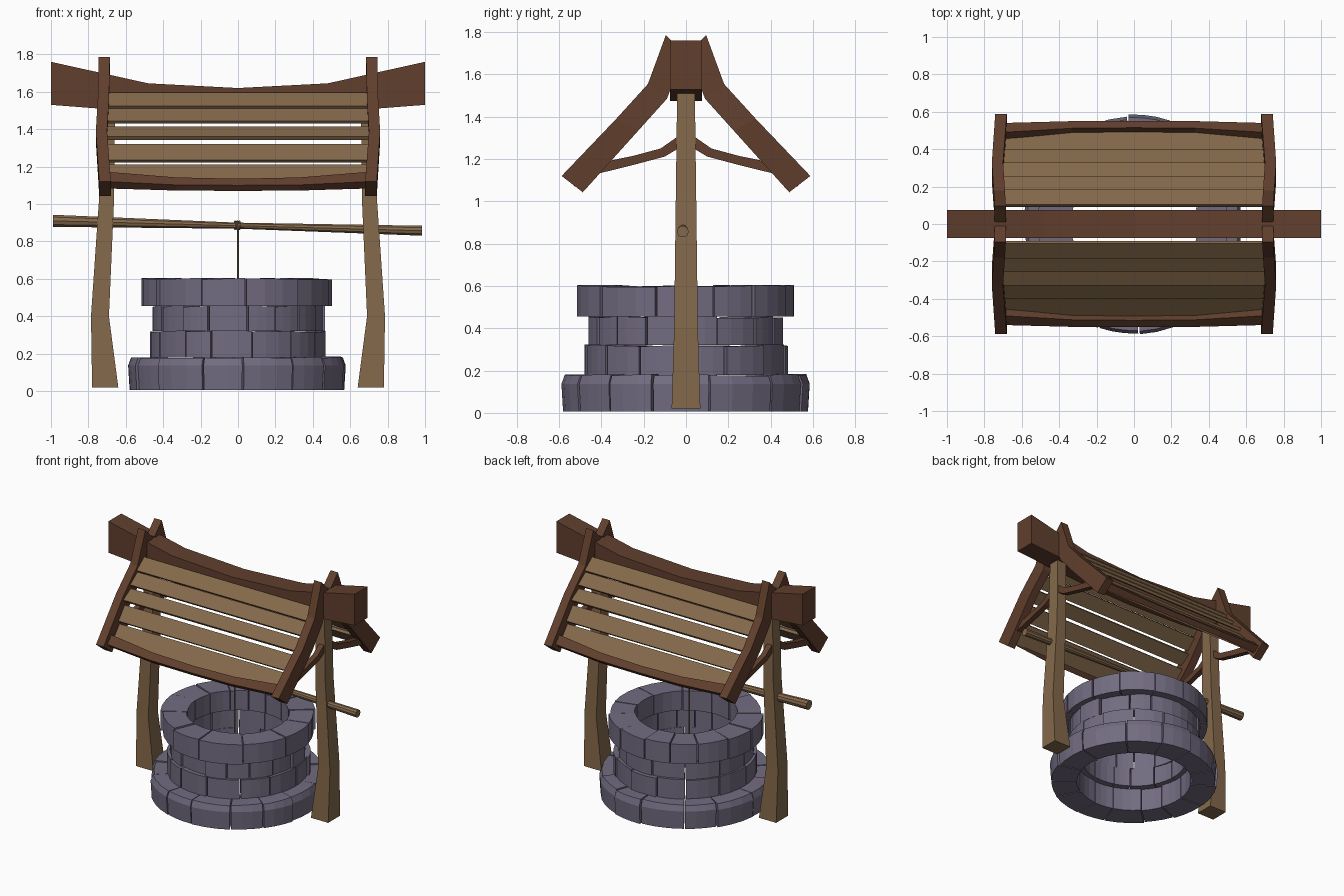
import bpy, bmesh, math, random
from mathutils import Vector

if "Cube" in bpy.data.objects:
    bpy.data.objects.remove(bpy.data.objects["Cube"])

random.seed(7)


def material(name, rgb):
    m = bpy.data.materials.new(name)
    m.diffuse_color = (*rgb, 1)
    m.use_nodes = True
    m.node_tree.nodes["Principled BSDF"].inputs["Base Color"].default_value = m.diffuse_color
    return m


STONE = material("stone", (0.17, 0.15, 0.22))
LIGHT = material("light_wood", (0.23, 0.14, 0.07))
DARK = material("dark_wood", (0.12, 0.05, 0.027))
ROPE = material("rope", (0.22, 0.15, 0.08))


def add_loft(bm, rings):
    """Skin a list of matching point rings and cap both ends."""
    vs = [[bm.verts.new(p) for p in r] for r in rings]
    n = len(vs[0])
    for a, b in zip(vs, vs[1:]):
        for i in range(n):
            j = (i + 1) % n
            bm.faces.new((a[i], a[j], b[j], b[i]))
    bm.faces.new(vs[0][::-1])
    bm.faces.new(vs[-1])


def finish(name, bm, mat):
    bmesh.ops.recalc_face_normals(bm, faces=bm.faces[:])
    me = bpy.data.meshes.new(name)
    bm.to_mesh(me)
    bm.free()
    me.materials.append(mat)
    ob = bpy.data.objects.new(name, me)
    bpy.context.collection.objects.link(ob)
    return ob


def loft(name, rings, mat, sx=1, sy=1):
    bm = bmesh.new()
    add_loft(bm, [[(x * sx, y * sy, z) for x, y, z in r] for r in rings])
    return finish(name, bm, mat)


def stone_course(name, z0, z1, ri, ro, count, taper=0.0):
    """Ring of separate curved blocks with uneven widths and worn tops."""
    bm = bmesh.new()
    widths = [random.uniform(0.75, 1.3) for _ in range(count)]
    k = math.tau / sum(widths)
    a = random.uniform(0, math.tau)
    for w in widths:
        w *= k
        gap = 0.004 / ro
        jr = random.uniform(-0.012, 0.008)
        lift = [random.uniform(-0.007, 0.004) for _ in range(2)]
        rings = []
        for s in range(4):
            t = s / 3
            ang = a + gap + (w - 2 * gap) * t
            c, sn = math.cos(ang), math.sin(ang)
            top = z1 + lift[0] * (1 - t) + lift[1] * t
            prof = [(ri - jr * 0.5, z0), (ro + jr, z0), (ro + jr + taper, z0 + (z1 - z0) * 0.75),
                    (ro + jr - taper, top), (ri - jr * 0.5, top)]
            rings.append([(r * c, r * sn, z) for r, z in prof])
        add_loft(bm, rings)
        a += w
    finish(name, bm, STONE)


# Stone well wall, four courses
stone_course("stone_course_base", 0.006, 0.18, 0.40, 0.578, 14, 0.008)
stone_course("stone_course_lower", 0.18, 0.32, 0.36, 0.478, 14)
stone_course("stone_course_upper", 0.32, 0.455, 0.36, 0.46, 15)
stone_course("stone_course_rim", 0.455, 0.602, 0.34, 0.51, 13)


def rect(xc, hx, hy, z):
    return [(xc - hx, -hy, z), (xc + hx, -hy, z), (xc + hx, hy, z), (xc - hx, hy, z)]


# Posts with a slight outward bow
for sx, side in ((-1, "left"), (1, "right")):
    loft(f"{side}_post", [rect(0.71, 0.07, 0.068, 0.02), rect(0.738, 0.048, 0.056, 0.4),
                          rect(0.702, 0.04, 0.048, 1.04), rect(0.695, 0.037, 0.042, 1.51)], LIGHT, sx)

# Sagging ridge beam
ridge = []
for x, lo, hi in ((-1, 1.53, 1.76), (-0.48, 1.49, 1.645), (0, 1.475, 1.62),
                  (0.48, 1.49, 1.645), (1, 1.53, 1.76)):
    ridge.append([(x, -0.075, lo), (x, 0.075, lo), (x, 0.075, hi), (x, -0.075, hi)])
loft("ridge_beam", ridge, DARK)

# Rafter stations: inside x, outside x, upper (y, z), lower (y, z)
RAFTER = [(0.685, 0.745, (0.095, 1.787), (0.01, 1.70)),
          (0.69, 0.75, (0.18, 1.555), (0.09, 1.485)),
          (0.70, 0.76, (0.33, 1.39), (0.225, 1.335)),
          (0.68, 0.742, (0.588, 1.12), (0.488, 1.043))]
# Curved brace stations: upper and lower (y, z)
BRACE = [((0.02, 1.32), (0.02, 1.26)), ((0.12, 1.25), (0.10, 1.212)),
         ((0.25, 1.215), (0.25, 1.172)), ((0.42, 1.18), (0.42, 1.13))]
# Plank top surfaces, upper to lower edge: y0, z0, y1, z1
PLANKS = [(0.105, 1.595, 0.188, 1.525), (0.178, 1.51, 0.257, 1.445), (0.248, 1.415, 0.33, 1.36),
          (0.318, 1.32, 0.40, 1.235), (0.388, 1.21, 0.50, 1.10)]
# Eave board sections: x and four (y, z) corners
END = [(0.49, 1.172), (0.54, 1.12), (0.495, 1.083), (0.445, 1.135)]
QUARTER = [(0.512, 1.142), (0.55, 1.102), (0.524, 1.072), (0.488, 1.11)]
MID = [(0.515, 1.135), (0.552, 1.10), (0.525, 1.07), (0.49, 1.105)]

for sy, face in ((-1, "front"), (1, "back")):
    # Rafters and braces
    for sx, side in ((-1, "left"), (1, "right")):
        loft(f"{face}_{side}_rafter",
             [[(xi, *u), (xo, *u), (xo, *l), (xi, *l)] for xi, xo, u, l in RAFTER], DARK, sx, sy)
        loft(f"{face}_{side}_brace",
             [[(0.69, *u), (0.73, *u), (0.73, *l), (0.69, *l)] for u, l in BRACE], DARK, sx, sy)
    # Roof planks
    for i, (y0, z0, y1, z1) in enumerate(PLANKS):
        d = Vector((y1 - y0, z1 - z0)).normalized()
        ny, nz = d.y * 0.02, -d.x * 0.02
        prof = [(y0, z0), (y1, z1), (y1 + ny, z1 + nz), (y0 + ny, z0 + nz)]
        loft(f"{face}_roof_plank_{i + 1}", [[(x, y, z) for y, z in prof] for x in (-0.71, 0.71)],
             LIGHT, 1, sy)
    # Curved eave board
    loft(f"{face}_eave_board", [[(x, y, z) for y, z in sec] for x, sec in
         ((-0.7, END), (-0.33, QUARTER), (0, MID), (0.33, QUARTER), (0.7, END))], DARK, 1, sy)

# Winding rod, thinner in the middle
rod = []
for x, z, r in ((-0.99, 0.91, 0.034), (0, 0.884, 0.017), (0.985, 0.857, 0.028)):
    rod.append([(x, -0.015 + r * math.cos(math.tau * i / 10), z + r * math.sin(math.tau * i / 10))
                for i in range(10)])
loft("winding_rod", rod, LIGHT)

# Rope wraps and hanging rope
for i, x in enumerate((-0.016, -0.004, 0.008)):
    bpy.ops.mesh.primitive_torus_add(major_segments=12, minor_segments=6, major_radius=0.02,
                                     minor_radius=0.006, location=(x, -0.015, 0.886),
                                     rotation=(0, math.pi / 2, 0.1))
    bpy.context.object.name = f"rope_wrap_{i + 1}"
    bpy.context.object.data.materials.append(ROPE)
bpy.ops.mesh.primitive_cylinder_add(vertices=6, radius=0.005, depth=0.5, location=(0, -0.035, 0.635))
bpy.context.object.name = "hanging_rope"
bpy.context.object.data.materials.append(ROPE)
